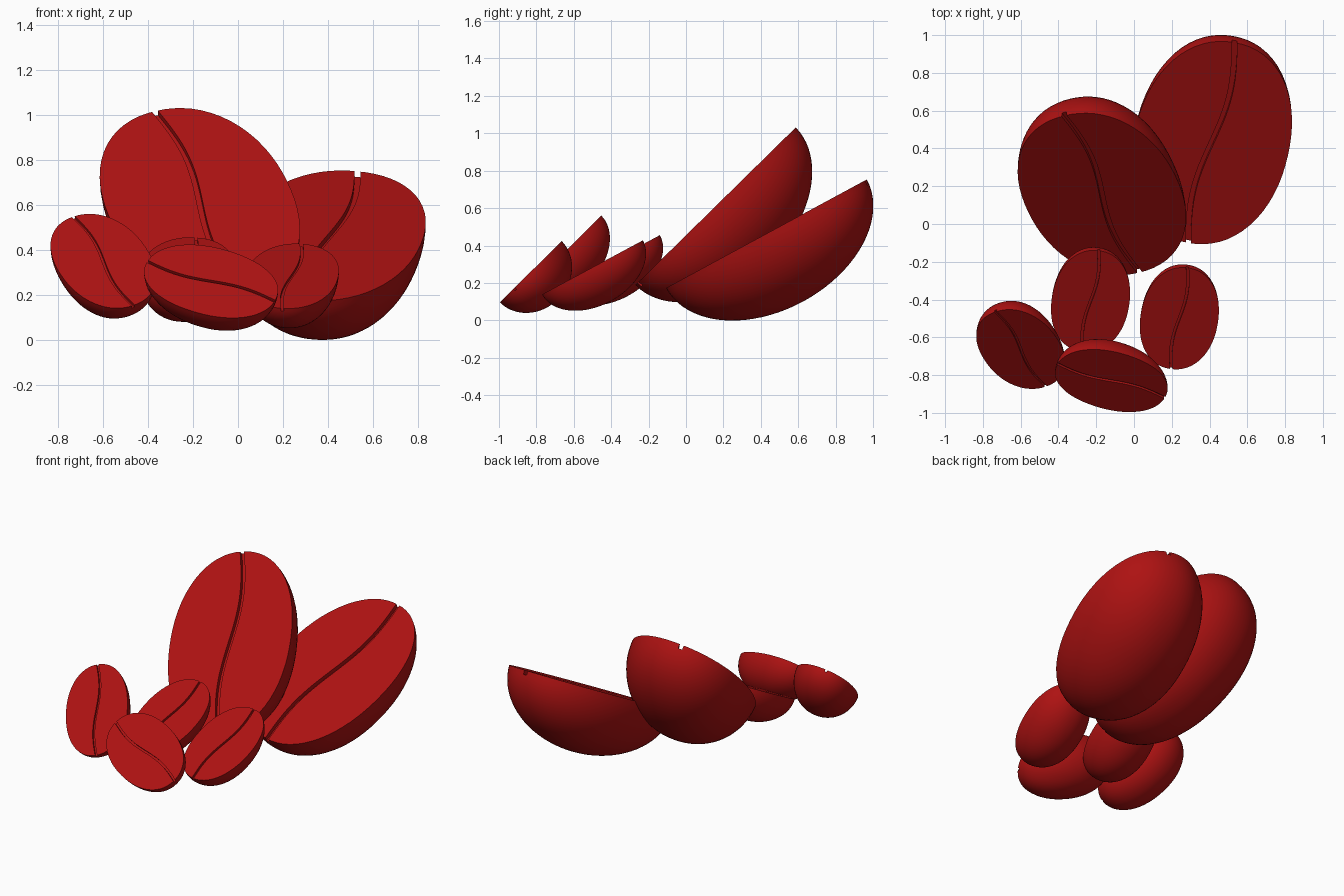
import bpy, bmesh
from math import sin, pi, radians
from mathutils import Matrix, Vector

if "Cube" in bpy.data.objects:
    bpy.data.objects.remove(bpy.data.objects["Cube"])

red = bpy.data.materials.new("bean_red")
red.diffuse_color = (0.42, 0.006, 0.006, 1)
red.use_nodes = True
red.node_tree.nodes["Principled BSDF"].inputs["Base Color"].default_value = red.diffuse_color

WIDTH, DEPTH, POWER = 0.67, 0.67, 2.15   # bean proportions relative to half length


def new_object(name, bm):
    bmesh.ops.recalc_face_normals(bm, faces=bm.faces)
    mesh = bpy.data.meshes.new(name)
    bm.to_mesh(mesh)
    bm.free()
    ob = bpy.data.objects.new(name, mesh)
    bpy.context.collection.objects.link(ob)
    return ob


# Half of a blunt ellipsoid, closed by a flat face at z = 0
def bean_body(name):
    bm = bmesh.new()
    bmesh.ops.create_uvsphere(bm, u_segments=64, v_segments=40, radius=1)
    bmesh.ops.bisect_plane(bm, geom=bm.verts[:] + bm.edges[:] + bm.faces[:], dist=1e-4,
                           plane_co=(0, 0, 0), plane_no=(0, 0, 1), clear_outer=True)
    bmesh.ops.holes_fill(bm, edges=[e for e in bm.edges if e.is_boundary])
    for v in bm.verts:
        r = v.co.xy.length
        if r > 1e-5:
            c, s = abs(v.co.x / r), abs(v.co.y / r)
            f = (c ** POWER + s ** POWER) ** (-1 / POWER)
            v.co.x *= f * WIDTH
            v.co.y *= f
        v.co.z *= DEPTH
    return new_object(name, bm)


# S-shaped ribbon that cuts the crease
def crease_cutter(name, bend):
    bm = bmesh.new()
    rings = []
    n = 32
    for i in range(n + 1):
        y = -1.1 + 2.2 * i / n
        x = bend * sin(pi * y)
        rings.append([bm.verts.new((x + dx, y, z)) for dx, z in
                      ((-0.022, 0.1), (-0.022, -0.045), (0.022, -0.045), (0.022, 0.1))])
    for a, b in zip(rings, rings[1:]):
        for j in range(4):
            k = (j + 1) % 4
            bm.faces.new((a[j], a[k], b[k], b[j]))
    bm.faces.new(rings[0])
    bm.faces.new(rings[-1])
    return new_object(name, bm)


def make_bean(name, centre, tilt, roll, size, bend=0.06):
    bean = bean_body(name)
    cutter = crease_cutter(name + "_cutter", bend)
    mod = bean.modifiers.new("crease", 'BOOLEAN')
    mod.operation, mod.solver, mod.object = 'DIFFERENCE', 'EXACT', cutter
    bpy.context.view_layer.objects.active = bean
    bpy.ops.object.modifier_apply(modifier=mod.name)
    bpy.data.objects.remove(cutter)
    bean.data.transform(Matrix.Translation(Vector(centre))
                        @ Matrix.Rotation(radians(tilt), 4, 'X')
                        @ Matrix.Rotation(radians(roll), 4, 'Z')
                        @ Matrix.Scale(size, 4))
    bean.data.materials.clear()
    bean.data.materials.append(red)
    bpy.ops.object.select_all(action='DESELECT')
    bean.select_set(True)
    bpy.ops.object.shade_smooth_by_angle(angle=radians(30))


# Two large beans behind, four small beans in front
make_bean("large_bean_left", (-0.17, 0.158, 0.61), 44.5, 19, 0.615)
make_bean("large_bean_right", (0.41, 0.43, 0.463), 28.4, -11.5, 0.615)
make_bean("small_bean_left", (-0.60, -0.663, 0.35), 45, 25.5, 0.31)
make_bean("small_bean_front", (-0.12, -0.83, 0.26), 44.6, 66, 0.31, bend=-0.06)
make_bean("small_bean_middle", (-0.23, -0.409, 0.311), 28.2, -8, 0.307)
make_bean("small_bean_right", (0.24, -0.50, 0.283), 28.2, -8, 0.307)
